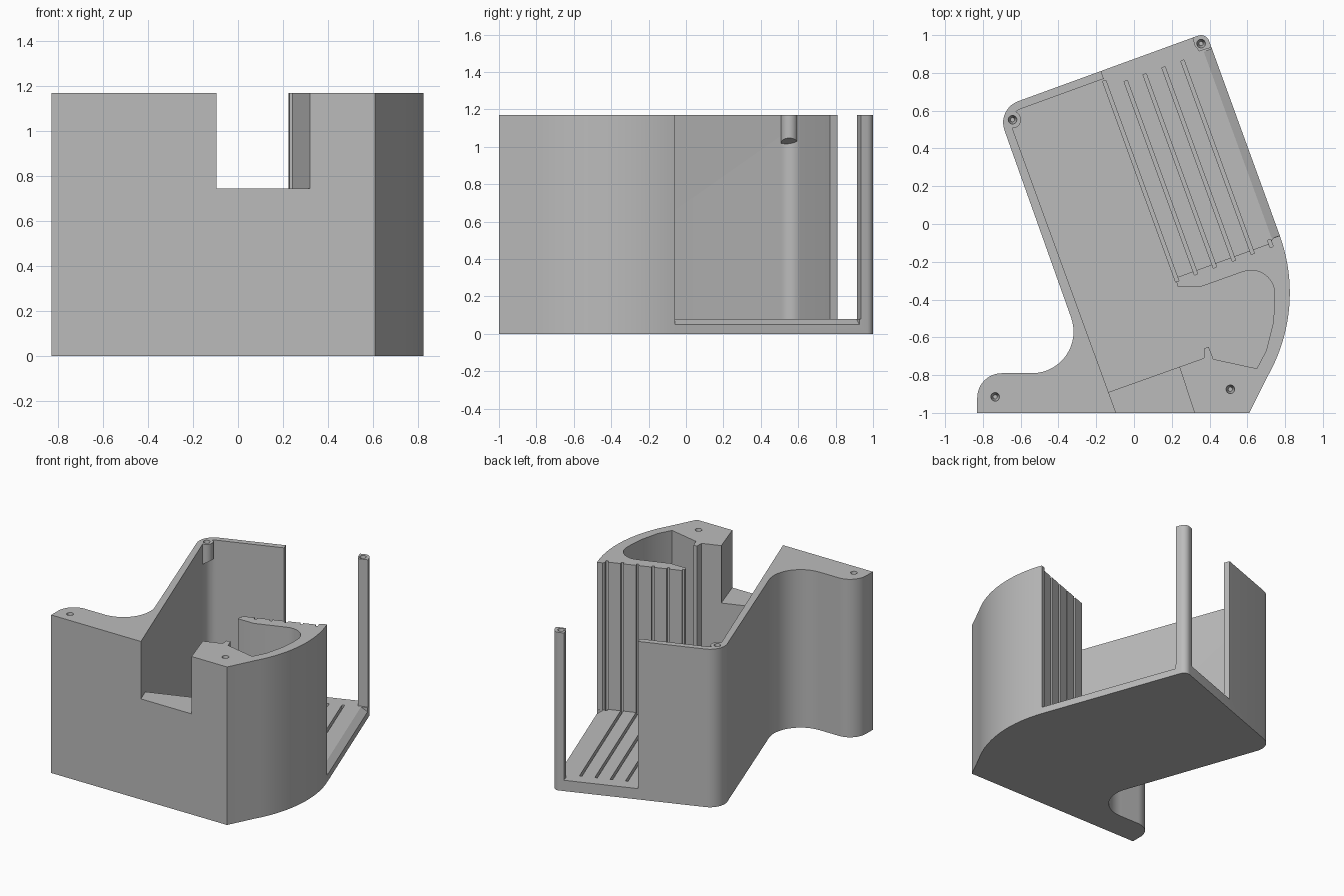
import bpy, bmesh
from math import cos, sin, radians
from mathutils import Vector

cube = bpy.data.objects.get("Cube")
if cube:
    bpy.data.objects.remove(cube, do_unlink=True)

TOP, FLOOR, SILL, SLOT = 1.17, 0.08, 0.745, 0.05
ALONG = Vector((cos(radians(110)), sin(radians(110)), 0))   # long axis of the bay
OUT = Vector((cos(radians(20)), sin(radians(20)), 0))       # across the bay

grey = bpy.data.materials.new("plain_grey")
grey.use_nodes = True
grey.diffuse_color = (0.5, 0.5, 0.5, 1)
grey.node_tree.nodes["Principled BSDF"].inputs["Base Color"].default_value = (0.5, 0.5, 0.5, 1)


def arc(cx, cy, r, a0, a1, n=10):
    angles = [radians(a0 + (a1 - a0) * i / n) for i in range(n + 1)]
    return [(cx + r * cos(a), cy + r * sin(a)) for a in angles]


def prism(name, points, vec):
    """Sweep a closed 3D polygon along a vector."""
    bm = bmesh.new()
    face = bm.faces.new([bm.verts.new(p) for p in points])
    new = bmesh.ops.extrude_face_region(bm, geom=[face])["geom"]
    bmesh.ops.translate(bm, vec=vec, verts=[v for v in new if isinstance(v, bmesh.types.BMVert)])
    bmesh.ops.recalc_face_normals(bm, faces=bm.faces)
    mesh = bpy.data.meshes.new(name)
    bm.to_mesh(mesh)
    bm.free()
    mesh.materials.append(grey)
    obj = bpy.data.objects.new(name, mesh)
    bpy.context.collection.objects.link(obj)
    return obj


def slab(name, outline, z0, z1):
    return prism(name, [(x, y, z0) for x, y in outline], (0, 0, z1 - z0))


def activate(obj):
    bpy.ops.object.select_all(action="DESELECT")
    obj.select_set(True)
    bpy.context.view_layer.objects.active = obj


def cut(obj, cutter):
    cutter.hide_render = True
    mod = obj.modifiers.new("cut", "BOOLEAN")
    mod.operation, mod.solver, mod.object = "DIFFERENCE", "EXACT", cutter
    activate(obj)
    bpy.ops.object.modifier_apply(modifier=mod.name)
    bpy.data.objects.remove(cutter, do_unlink=True)


def screw_hole(obj, x, y):
    # Tapered pilot hole
    hole = slab("hole_cutter", arc(x, y, 0.028, 0, 345, 23), TOP - 0.07, TOP + 0.03)
    for v in hole.data.vertices:
        if v.co.z < TOP:
            v.co.x, v.co.y = x + (v.co.x - x) * 0.4, y + (v.co.y - y) * 0.4
    cut(obj, hole)


# Housing: full-height outline
post_arc = arc(0.355, 0.955, 0.045, 20, 110, 6)
outline = ([(-0.83, -1), (0.61, -1)] + arc(-0.065, -0.364, 0.89, -30, 20, 20) + post_arc
           + arc(-0.573, 0.537, 0.12, 110, 200) + arc(-0.54, -0.57, 0.22, 20, -90, 16)
           + arc(-0.70, -0.92, 0.13, 90, 180))
housing = slab("housing", outline, 0, TOP)

# Main bay with side pocket, open at the right and back
bay = (arc(-0.573, 0.537, 0.077, 110, 200, 8)
       + [(-0.135, -0.89), (0.37, -0.71), (0.37, -0.66), (0.395, -0.65), (0.42, -0.715),
          (0.65, -0.765), (0.70, -0.67), (0.735, -0.53), (0.745, -0.43)]
       + arc(0.62, -0.37, 0.125, 0, 110, 10)
       + [(0.36, -0.33), (0.23, -0.33), (0.22, -0.285), (0.72, -0.103), (0.735, -0.075),
          (0.9, -0.015), (0.6, 1.2), (-0.2, 0.88), (-0.16, 0.769)])
cut(housing, slab("bay_cutter", bay, FLOOR, TOP + 0.1))

# Front notch
notch = [(-0.151, -0.845), (-0.059, -1.1), (0.353, -1.1), (0.222, -0.70)]
cut(housing, slab("notch_cutter", notch, SILL, TOP + 0.1))

# Card slots running along the floor and up the inner wall
for i in range(6):
    base = Vector((0.222, -0.285, 0)) + OUT * 0.1064 * i
    length = 1.11 if i == 0 else 1.07
    side = OUT * 0.009
    if i < 5:
        a, b = base - ALONG * 0.02, base + ALONG * length
        cut(housing, slab("floor_slot_cutter", [(p.x, p.y) for p in (a - side, a + side, b + side, b - side)],
                          SLOT, FLOOR + 0.02))
    a, b = base - ALONG * 0.02, base + ALONG * 0.02
    cut(housing, slab("wall_slot_cutter", [(p.x, p.y) for p in (a - side, a + side, b + side, b - side)],
                      SLOT, TOP + 0.1))

# Sloped lip along the open right edge
start = Vector((0.771, -0.06, 0))
section = [(-0.045, FLOOR), (0, SLOT), (0.03, SLOT), (0.03, 0.12), (-0.045, 0.12)]
cut(housing, prism("lip_cutter", [start + OUT * o + Vector((0, 0, z)) for o, z in section], ALONG * 1.05))

for x, y in ((-0.735, -0.915), (0.51, -0.875)):
    screw_hole(housing, x, y)

# Slim post at the open back corner
post = slab("corner_post", [(0.41, 0.935)] + post_arc + [(0.31, 0.986), (0.322, 0.945), (0.345, 0.914)],
            SLOT, TOP)
screw_hole(post, 0.355, 0.955)

# Screw boss in the left back corner, with a sloped underside
boss = slab("corner_boss", arc(-0.643, 0.552, 0.045, 0, 345, 23), 1.02, TOP)
for v in boss.data.vertices:
    if v.co.z < 1.1:
        v.co.z += 0.6 * (v.co.x + 0.643)
screw_hole(boss, -0.643, 0.552)
cut(housing, slab("boss_seat_cutter", arc(-0.643, 0.552, 0.0445, 0, 345, 23), 1.06, TOP + 0.1))

for obj in (housing, post, boss):
    activate(obj)
    bpy.ops.object.shade_smooth_by_angle(angle=radians(30))
